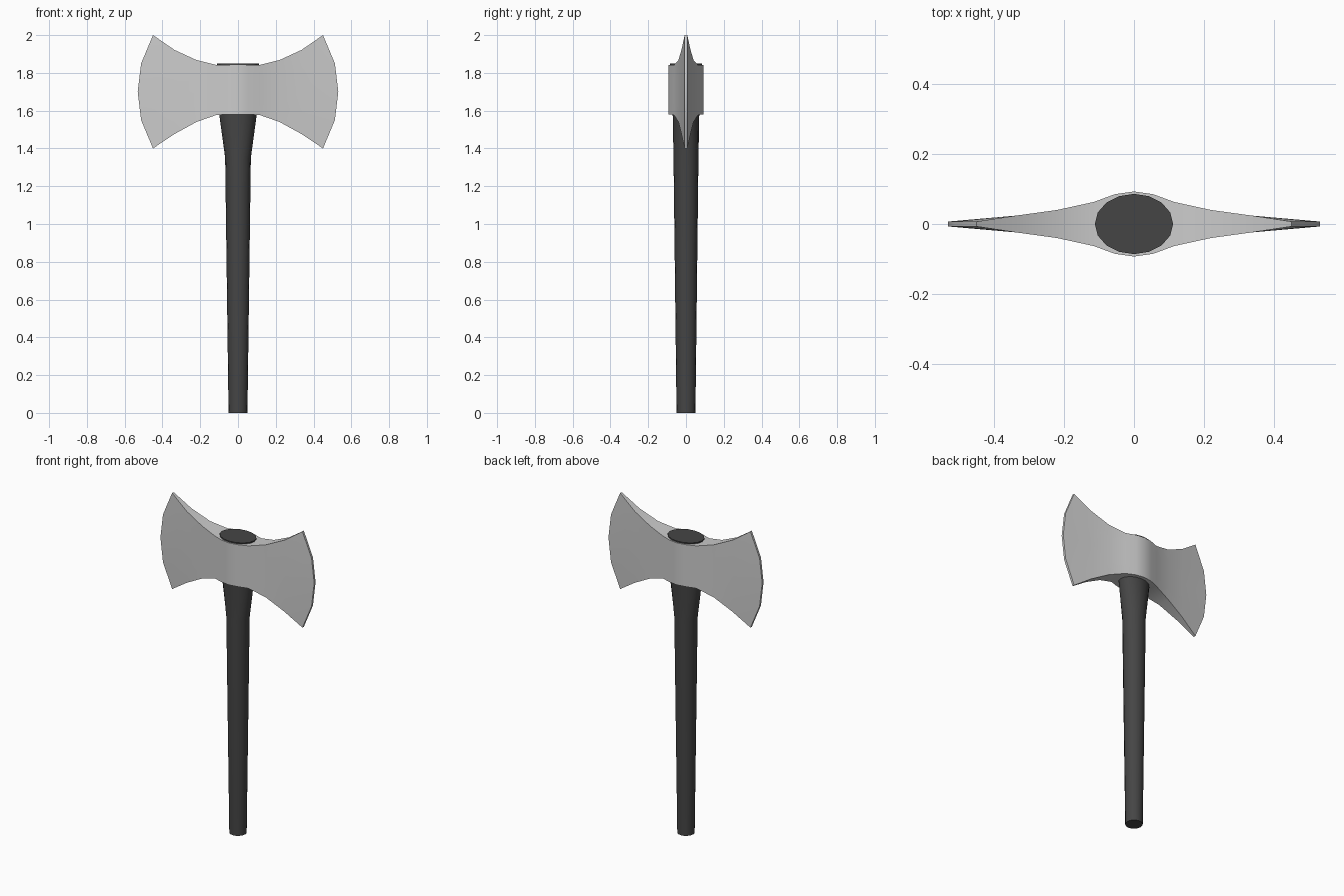
import bpy, bmesh, math

if "Cube" in bpy.data.objects:
    bpy.data.objects.remove(bpy.data.objects["Cube"])


def finish(name, bm, angle):
    bmesh.ops.recalc_face_normals(bm, faces=bm.faces)
    mesh = bpy.data.meshes.new(name)
    bm.to_mesh(mesh)
    bm.free()
    obj = bpy.data.objects.new(name, mesh)
    bpy.context.collection.objects.link(obj)
    bpy.ops.object.select_all(action='DESELECT')
    obj.select_set(True)
    bpy.context.view_layer.objects.active = obj
    bpy.ops.object.shade_smooth_by_angle(angle=math.radians(angle))
    return obj


# Handle: lofted ellipses (z, x radius, y radius)
SIDES = 16
bm = bmesh.new()
rings = []
for z, rx, ry in [(0, .05, .05), (1.35, .068, .066), (1.57, .098, .07), (1.85, .112, .086)]:
    rings.append([bm.verts.new((rx * math.cos(a), ry * math.sin(a), z))
                  for a in (2 * math.pi * i / SIDES for i in range(SIDES))])
for lo, hi in zip(rings, rings[1:]):
    for i in range(SIDES):
        j = (i + 1) % SIDES
        bm.faces.new((lo[i], lo[j], hi[j], hi[i]))
bm.faces.new(rings[0])
bm.faces.new(rings[-1])
handle = finish("handle", bm, 30)
dark = bpy.data.materials.new("dark_handle")
dark.diffuse_color = (.06, .06, .06, 1)
dark.use_nodes = True
dark.node_tree.nodes["Principled BSDF"].inputs["Base Color"].default_value = dark.diffuse_color
handle.data.materials.append(dark)

# Double-bladed head: columns (x, half thickness, bottom z, top z)
half = [(.055, .085, 1.58, 1.842), (.115, .063, 1.577, 1.842), (.22, .04, 1.54, 1.868),
        (.337, .024, 1.476, 1.922), (.45, .007, 1.4, 2.0)]
columns = [(-x, t, b, h) for x, t, b, h in reversed(half)] + [(0, .093, 1.58, 1.842)] + half
edge_bulge = [0, .063, .081, .063, 0]      # curve of the cutting edge
ROWS = len(edge_bulge)

bm = bmesh.new()
loops = []
for i, (x, t, b, h) in enumerate(columns):
    is_edge = i in (0, len(columns) - 1)
    front, back = [], []
    for r in range(ROWS):
        px = x + (math.copysign(edge_bulge[r], x) if is_edge else 0)
        pz = b + (h - b) * r / (ROWS - 1)
        front.append(bm.verts.new((px, -t, pz)))
        back.append(bm.verts.new((px, t, pz)))
    loops.append(front + back[::-1])
for a, c in zip(loops, loops[1:]):
    for i in range(2 * ROWS):
        j = (i + 1) % (2 * ROWS)
        bm.faces.new((a[i], c[i], c[j], a[j]))
for loop in (loops[0], loops[-1]):         # thin cutting edges
    for r in range(ROWS - 1):
        bm.faces.new((loop[r], loop[r + 1], loop[-2 - r], loop[-1 - r]))
finish("axe_head", bm, 30)
